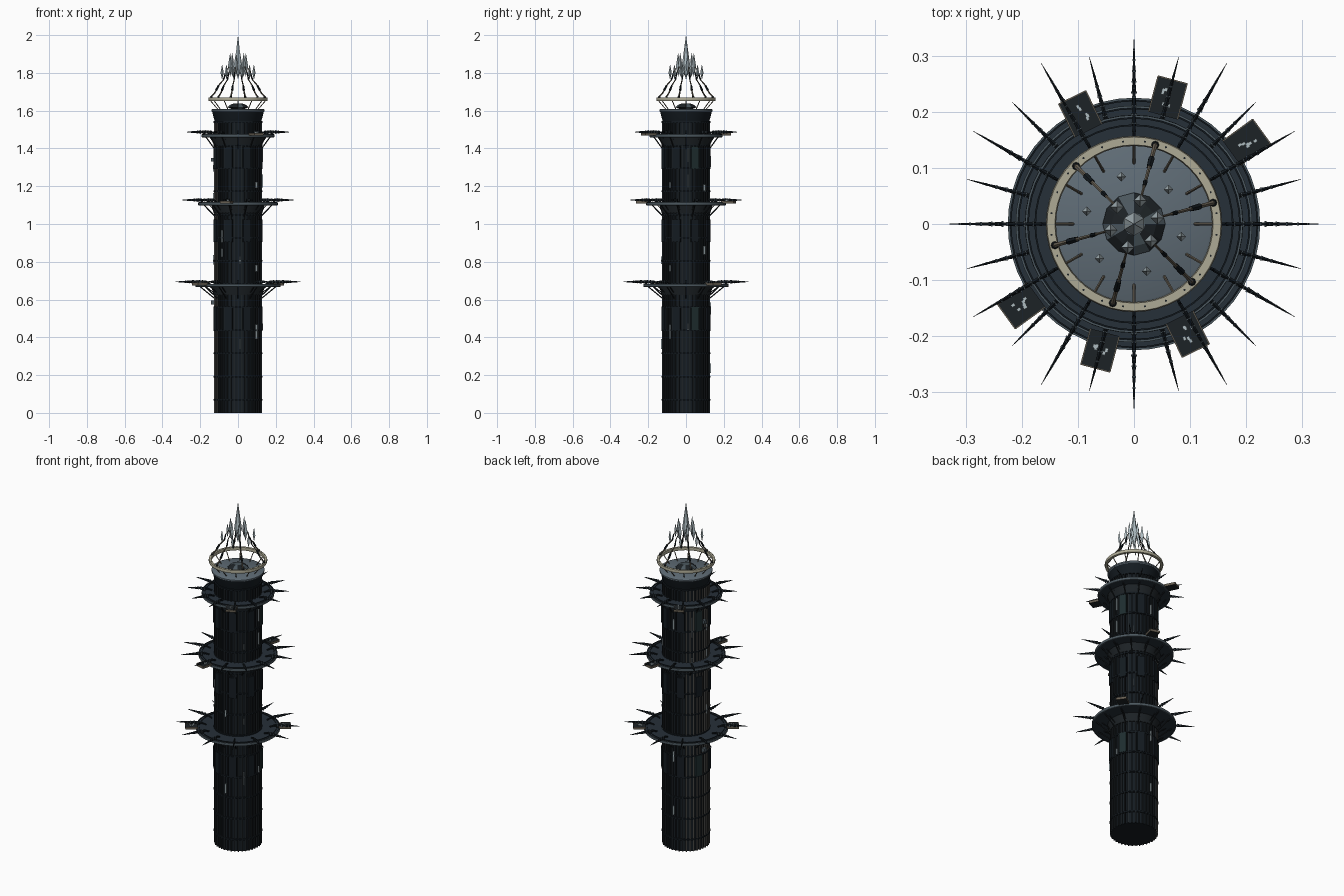
import bpy, bmesh, math, random
from mathutils import Matrix, Vector

if "Cube" in bpy.data.objects:
    bpy.data.objects.remove(bpy.data.objects["Cube"])

random.seed(4)


def mat(name, r, g, b):
    m = bpy.data.materials.new(name)
    m.diffuse_color = (r, g, b, 1)
    m.use_nodes = True
    m.node_tree.nodes["Principled BSDF"].inputs["Base Color"].default_value = m.diffuse_color
    return m


HULL = mat("blue black hull", 0.007, 0.011, 0.015)
RIB = mat("charcoal rib", 0.012, 0.016, 0.019)
ASH = mat("ash grey rib", 0.075, 0.075, 0.070)
DECK = mat("dark slate deck", 0.019, 0.029, 0.040)
RIM = mat("slate rim", 0.070, 0.095, 0.112)
PANEL = mat("dark teal panel", 0.014, 0.027, 0.030)
CAP = mat("grey blue roof", 0.115, 0.150, 0.180)
BONE = mat("pale stone", 0.42, 0.40, 0.30)
BRONZE = mat("dull bronze", 0.13, 0.11, 0.082)
CRYSTAL = mat("pale crystal", 0.42, 0.50, 0.53)


def finish(bm, name, material, smooth=False):
    bmesh.ops.recalc_face_normals(bm, faces=bm.faces)
    me = bpy.data.meshes.new(name)
    bm.to_mesh(me)
    bm.free()
    ob = bpy.data.objects.new(name, me)
    bpy.context.collection.objects.link(ob)
    me.materials.append(material)
    if smooth:
        bpy.context.view_layer.objects.active = ob
        ob.select_set(True)
        bpy.ops.object.shade_smooth_by_angle(angle=math.radians(35))
        ob.select_set(False)
    return ob


def polar(deg, r, z):
    a = math.radians(deg)
    return Vector((r * math.cos(a), r * math.sin(a), z))


def box(bm, deg, r, z, sx, sy, sz, side=0):
    """Box at a polar position; sx is radial, sy tangential, side shifts it sideways."""
    m = Matrix.Rotation(math.radians(deg), 4, 'Z') @ Matrix.Translation((r, side, z))
    bmesh.ops.create_cube(bm, size=1, matrix=m @ Matrix.Diagonal((sx, sy, sz, 1)))


def rod(bm, a, b, r1, r2=None, n=5):
    d = b - a
    m = Matrix.Translation((a + b) / 2) @ d.to_track_quat('Z', 'Y').to_matrix().to_4x4()
    bmesh.ops.create_cone(bm, cap_ends=True, segments=n, radius1=r1, depth=d.length,
                          radius2=r1 if r2 is None else r2, matrix=m)


def lathe(bm, pts, n=48, closed=False):
    rings = [[bm.verts.new(polar(360 * i / n, r, z)) for i in range(n)] for r, z in pts]
    pairs = list(zip(rings, rings[1:])) + ([(rings[-1], rings[0])] if closed else [])
    for p, q in pairs:
        for i in range(n):
            j = (i + 1) % n
            bm.faces.new((p[i], p[j], q[j], q[i]))
    if not closed:
        bm.faces.new(rings[0])
        bm.faces.new(rings[-1])


def turned(name, material, pts, n=48, closed=False):
    bm = bmesh.new()
    lathe(bm, pts, n, closed)
    return finish(bm, name, material, True)


def shard(bm, p, r, below, above, n=4):
    rod(bm, p - Vector((0, 0, below)), p, 0.0005, r, n)
    rod(bm, p, p + Vector((0, 0, above)), r, 0.0003, n)


# Shaft with vertical ribs (paler on the left side) and horizontal hoops
turned("tower_shaft", HULL, [(0.121, 0), (0.121, 1.54), (0.125, 1.55), (0.138, 1.598)])
dark, pale = bmesh.new(), bmesh.new()
for i in range(40):
    box(pale if 125 < i * 9 < 215 else dark, i * 9, 0.122, 0.77, 0.012, 0.007, 1.54)
finish(dark, "tower_ribs", RIB)
finish(pale, "tower_ribs_left", ASH)
bm = bmesh.new()
for k in range(13):
    z = 0.07 + k * 0.1225
    lathe(bm, [(0.118, z - 0.004), (0.130, z - 0.004), (0.130, z + 0.004), (0.118, z + 0.004)], 40, True)
finish(bm, "tower_hoops", HULL)

# Armour plates, pods and slit windows on the shaft
plates, teal = bmesh.new(), bmesh.new()
for z, lit in ((0.50, 1), (0.965, 0), (1.35, 1)):
    for i in range(8):
        box(teal if lit and i in (0, 3) else plates, i * 45 + 22, 0.125, z, 0.014, 0.042, 0.12)
finish(plates, "shaft_armour_plates", HULL)
finish(teal, "shaft_teal_plates", PANEL)
bm = bmesh.new()
for z in (0.585, 1.34):
    box(bm, 172, 0.134, z, 0.02, 0.02, 0.02)
finish(bm, "shaft_pods", RIM)
bm = bmesh.new()
for i in range(24):
    box(bm, (i * 5 % 40) * 9 + 4.5, 0.1285, random.uniform(0.15, 1.45), 0.008, 0.0045,
        random.uniform(0.03, 0.08))
finish(bm, "slit_windows", CRYSTAL)

# Three spiked decks: height, radius, spike reach, spike offset, dock angle, dock reach
for label, z, R, reach, off, dock, dock_r in (
        ("lower", 0.675, 0.223, 0.328, 0, 36, 0.283),
        ("middle", 1.108, 0.209, 0.305, 15, 75, 0.268),
        ("upper", 1.468, 0.192, 0.270, 0, 116, 0.253)):
    turned(label + "_deck", DECK, [(0.115, z - 0.006), (R, z - 0.006), (R, z + 0.005), (0.115, z + 0.005)],
           48, True)
    turned(label + "_deck_rim", RIM, [(R - 0.001, z - 0.009), (R + 0.002, z - 0.007), (R + 0.002, z + 0.007),
                                      (R - 0.001, z + 0.007)], 48, True)
    bm = bmesh.new()
    for r in (R - 0.003, R - 0.016):
        lathe(bm, [(r - 0.0015, z), (r + 0.0015, z), (r + 0.0015, z + 0.008), (r - 0.0015, z + 0.008)], 48, True)
    finish(bm, label + "_deck_curbs", HULL)
    turned(label + "_deck_collar", RIB, [(0.118, z - 0.05), (0.129, z - 0.05), (0.142, z - 0.005),
                                         (0.118, z - 0.005)], 40, True)
    # braces below the deck
    bm = bmesh.new()
    for i in range(12):
        a = i * 30 + off
        rod(bm, polar(a, R - 0.02, z - 0.005), polar(a, 0.126, z - 0.068), 0.0035)
        rod(bm, polar(a, R - 0.05, z - 0.005), polar(a, 0.126, z - 0.04), 0.0025)
    finish(bm, label + "_deck_braces", RIB)
    # jointed spikes: a chain of tapering beads with pale joints
    bm, joints = bmesh.new(), bmesh.new()
    for i in range(12):
        a = i * 30 + off
        zs = z + 0.019
        r0 = R - 0.028
        rod(bm, polar(a, r0 - 0.025, z + 0.008), polar(a, r0, zs), 0.004, 0.006)
        step = (reach + 0.003 - r0) / 7
        for k in range(7):
            w = 0.0135 * (1 - k / 7.6) * (0.6, 0.8, 1, 1, 1, 1, 1)[k]
            rod(bm, polar(a, r0 + k * step, zs), polar(a, r0 + (k + 1) * step, zs), w,
                0.0008 if k == 6 else w * 0.62, 6)
            if k:
                box(joints, a, r0 + k * step, zs, 0.003, 2.1 * w, 1.6 * w)
        box(bm, a, R - 0.012, z + 0.008, 0.010, 0.016, 0.014)
    # flatten spikes sideways so they read as blades
    for v in list(bm.verts) + list(joints.verts):
        ang = math.atan2(v.co.y, v.co.x)
        c = math.radians(round((math.degrees(ang) - off) / 30) * 30 + off)
        r = math.hypot(v.co.x, v.co.y)
        t, q = r * math.sin(ang - c) * 0.5, r * math.cos(ang - c)
        v.co.x = q * math.cos(c) - t * math.sin(c)
        v.co.y = q * math.sin(c) + t * math.cos(c)
    finish(bm, label + "_deck_spikes", HULL)
    finish(joints, label + "_spike_joints", RIM)
    # two opposed docks with edging and cargo
    slab, edge, cargo = bmesh.new(), bmesh.new(), bmesh.new()
    for a in (dock, dock + 180):
        rc = dock_r - 0.035
        box(slab, a, rc, z + 0.006, 0.066, 0.054, 0.012)
        for s in (-1, 1):
            box(edge, a, rc, z + 0.007, 0.066, 0.002, 0.014, s * 0.0268)
        box(edge, a, dock_r - 0.002, z + 0.007, 0.002, 0.054, 0.014)
        for k in range(6):
            box(cargo, a, rc + random.uniform(-0.014, 0.014), z + 0.016, 0.007, 0.0055, 0.010,
                random.uniform(-0.012, 0.012))
    finish(slab, label + "_docks", RIB)
    finish(edge, label + "_dock_edges", BRONZE)
    finish(cargo, label + "_dock_cargo", CRYSTAL)

# Roof and faceted lens-shaped dome with alternating panels
turned("roof", CAP, [(0.137, 1.594), (0.141, 1.598), (0.141, 1.606), (0.136, 1.609)])
bm = bmesh.new()
lathe(bm, [(0.030, 1.607), (0.056, 1.618), (0.040, 1.632), (0.020, 1.639)], 12)
dome = finish(bm, "roof_dome", RIB)
dome.data.materials.append(RIM)
for f in dome.data.polygons:
    ang = math.degrees(math.atan2(f.center.y, f.center.x)) % 360
    f.material_index = int(int(ang // 30) % 3 == 0)
bm = bmesh.new()
for i in range(12):
    rod(bm, polar(i * 30, 0.108, 1.608), polar(i * 30, 0.148, 1.655), 0.0025)
finish(bm, "crown_struts", BRONZE)

# Crown ring with studs and arm sockets
turned("crown_ring", BONE, [(0.141, 1.652), (0.155, 1.652), (0.157, 1.660), (0.155, 1.669), (0.141, 1.669),
                            (0.139, 1.660)], 48, True)
bm = bmesh.new()
for i in range(24):
    rod(bm, polar(i * 15 + 7.5, 0.148, 1.668), polar(i * 15 + 7.5, 0.148, 1.671), 0.002, n=6)
for i in range(6):
    rod(bm, polar(i * 60 + 15, 0.146, 1.665), polar(i * 60 + 15, 0.146, 1.678), 0.008, 0.005, 8)
finish(bm, "crown_studs", RIB)

# Six bent arms holding shards, plus floating shards
arms, grips, shards = bmesh.new(), bmesh.new(), bmesh.new()
PATH = [(0.146, 1.675), (0.127, 1.695), (0.105, 1.735), (0.078, 1.765), (0.070, 1.80), (0.048, 1.835)]
for i in range(6):
    a = i * 60 + 15
    pts = [polar(a, r, z) for r, z in PATH]
    for k in range(5):
        rod(arms, pts[k], pts[k + 1], 0.0046 - 0.0005 * k, 0.0041 - 0.0005 * k, 6)
    rod(grips, pts[1].lerp(pts[2], 0.3), pts[2], 0.0062, 0.005, 6)
    rod(grips, pts[3], pts[4], 0.0045, 0.003, 6)
    shard(shards, polar(a, 0.043, 1.835), 0.012, 0.055, 0.07)
    shard(shards, polar(a + 30, 0.087, 1.80), 0.0085, 0.035, 0.045)
finish(arms, "crown_arms", BRONZE)
finish(grips, "crown_arm_joints", HULL)
finish(shards, "crown_shards", CRYSTAL)

# Great central crystal
bm = bmesh.new()
shard(bm, Vector((0, 0, 1.845)), 0.021, 0.08, 0.155, 6)
finish(bm, "central_crystal", CRYSTAL)
